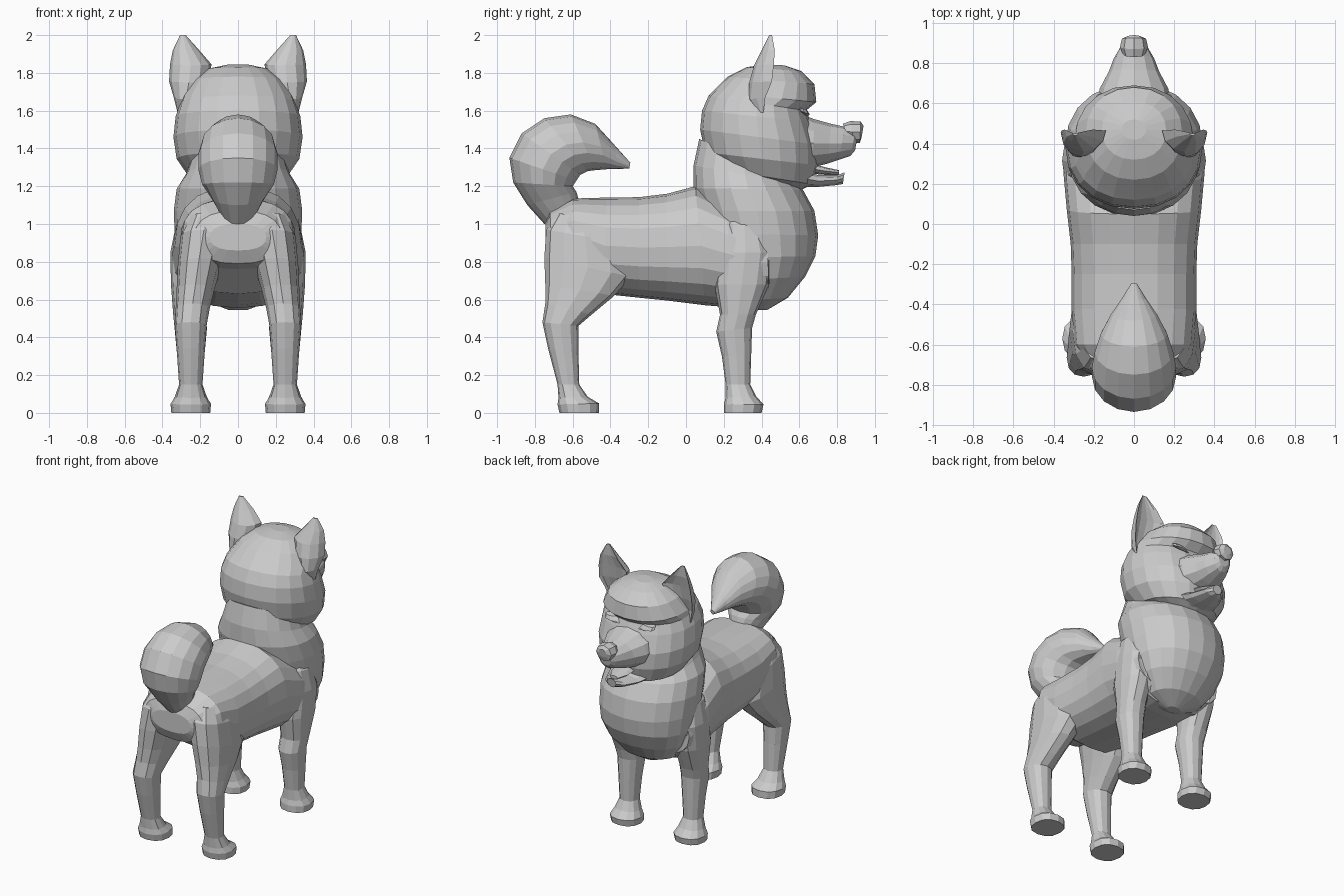
import bpy, bmesh, math
from mathutils import Vector


def loft(name, rings, sides=16, power=2.0, dish=None, side=1):
    """Skin rings given as (yA, zA, yB, zB, x_centre, half_width).
    A and B are opposite ends of each section in the side view."""
    bm = bmesh.new()
    loops = []
    for ya, za, yb, zb, xc, hw in rings:
        mid = Vector((xc, (ya + yb) / 2, (za + zb) / 2))
        half = Vector((0, (yb - ya) / 2, (zb - za) / 2))
        loop = []
        for i in range(sides):
            a = 2 * math.pi * i / sides
            c, s = math.cos(a), math.sin(a)
            c = math.copysign(abs(c) ** (2 / power), c)
            s = math.copysign(abs(s) ** (2 / power), s)
            if dish is not None and s > 0:
                s *= dish
            p = mid + half * s
            loop.append(bm.verts.new(((p.x + hw * c) * side, p.y, p.z)))
        loops.append(loop)
    for l0, l1 in zip(loops, loops[1:]):
        for i in range(sides):
            j = (i + 1) % sides
            bm.faces.new((l0[i], l0[j], l1[j], l1[i]))
    bm.faces.new(loops[0])
    bm.faces.new(loops[-1])
    bmesh.ops.recalc_face_normals(bm, faces=bm.faces)
    mesh = bpy.data.meshes.new(name)
    bm.to_mesh(mesh)
    bm.free()
    ob = bpy.data.objects.new(name, mesh)
    bpy.context.collection.objects.link(ob)
    return ob


def pair(name, rings, **kw):
    for label, s in (("right", 1), ("left", -1)):
        loft(f"{name}_{label}", rings, side=s, **kw)


# Torso, rump to shoulders
loft("torso", [
    (-.745, 1.0, -.745, .86, 0, .15), (-.72, 1.07, -.71, .79, 0, .23),
    (-.6, 1.135, -.6, .76, 0, .295), (-.42, 1.14, -.44, .63, 0, .31),
    (-.25, 1.142, -.25, .61, 0, .31), (-.1, 1.16, -.1, .595, 0, .315),
    (.05, 1.2, .1, .57, 0, .335), (.2, 1.12, .28, .555, 0, .35),
    (.33, 1.05, .38, .56, 0, .35), (.43, .96, .44, .62, 0, .33)],
    sides=20, power=2.4)

# Chest ruff and neck
loft("chest_ruff", [
    (.36, .545, .43, .545, 0, .05), (.25, .59, .54, .61, 0, .19),
    (.2, .7, .63, .72, 0, .275), (.15, .82, .685, .83, 0, .32),
    (.1, .95, .7, .94, 0, .335), (.07, 1.07, .68, 1.07, 0, .34),
    (.04, 1.19, .62, 1.18, 0, .325), (.04, 1.31, .58, 1.22, 0, .275),
    (.07, 1.45, .55, 1.26, 0, .24)], sides=20, power=2.1)

# Head with cheeks and overhanging brow
loft("head", [
    (.34, 1.23, .58, 1.165, 0, .12), (.17, 1.29, .67, 1.21, 0, .26),
    (.1, 1.38, .7, 1.31, 0, .325), (.075, 1.5, .7, 1.42, 0, .342),
    (.085, 1.6, .66, 1.54, 0, .33), (.12, 1.68, .635, 1.6, 0, .305),
    (.14, 1.7, .69, 1.645, 0, .295), (.22, 1.78, .68, 1.74, 0, .24),
    (.32, 1.83, .61, 1.81, 0, .16), (.42, 1.845, .52, 1.84, 0, .06)],
    sides=20, power=2.15)

# Muzzle, nose, jaw and tongue
loft("muzzle", [
    (.55, 1.6, .55, 1.28, 0, .2), (.68, 1.555, .67, 1.3, 0, .17),
    (.77, 1.53, .75, 1.32, 0, .125), (.84, 1.515, .81, 1.34, 0, .1),
    (.9, 1.5, .87, 1.36, 0, .065), (.91, 1.47, .895, 1.39, 0, .04)], sides=12)
loft("nose", [
    (.83, 1.53, .86, 1.45, 0, .055), (.87, 1.545, .89, 1.43, 0, .07),
    (.925, 1.542, .92, 1.43, 0, .06), (.94, 1.52, .93, 1.46, 0, .03)], sides=8)
loft("lower_jaw", [
    (.55, 1.31, .58, 1.19, 0, .17), (.7, 1.26, .7, 1.195, 0, .12),
    (.8, 1.26, .8, 1.205, 0, .075), (.84, 1.275, .83, 1.21, 0, .035)], sides=10)
loft("tongue", [
    (.62, 1.33, .62, 1.27, 0, .08), (.74, 1.3, .74, 1.26, 0, .065),
    (.81, 1.285, .81, 1.26, 0, .03)], sides=8)

# Closed eyelids
pair("eyelid", [
    (.63, 1.575, .645, 1.57, .09, .015), (.60, 1.6, .655, 1.58, .14, .055),
    (.6, 1.615, .64, 1.605, .15, .045)], sides=8)

# Dished upright ears, open to the front
pair("ear", [
    (.38, 1.59, .44, 1.59, .3, .02), (.33, 1.66, .51, 1.68, .275, .065),
    (.335, 1.75, .575, 1.76, .26, .105), (.36, 1.84, .57, 1.85, .25, .11),
    (.4, 1.92, .54, 1.92, .275, .07), (.44, 2.0, .47, 2.0, .292, .015)],
    sides=12, dish=-.35)

# Curled bushy tail (outer edge, inner edge)
loft("tail", [
    (-.75, 1.0, -.56, 1.1, 0, .09), (-.84, 1.1, -.58, 1.17, 0, .14),
    (-.915, 1.22, -.6, 1.2, 0, .19), (-.935, 1.35, -.58, 1.23, 0, .21),
    (-.87, 1.48, -.56, 1.26, 0, .21), (-.75, 1.56, -.52, 1.28, 0, .195),
    (-.61, 1.58, -.48, 1.285, 0, .165), (-.48, 1.53, -.42, 1.29, 0, .115),
    (-.38, 1.42, -.36, 1.29, 0, .06), (-.295, 1.325, -.3, 1.295, 0, .015)])

# Front legs with paws and shoulders
pair("front_leg", [
    (.2, 0, .4, 0, .25, .103), (.2, .045, .41, .045, .25, .107),
    (.21, .08, .37, .09, .25, .085), (.21, .15, .34, .15, .25, .062),
    (.19, .3, .345, .3, .25, .072), (.16, .43, .35, .45, .25, .085),
    (.18, .52, .37, .52, .255, .088), (.15, .68, .44, .68, .26, .095),
    (.17, .85, .46, .85, .255, .103), (.2, 1.0, .42, .98, .24, .09),
    (.25, 1.08, .36, 1.07, .21, .05)], sides=12, power=2.3)

# Hind legs with paws and haunches
pair("hind_leg", [
    (-.67, 0, -.46, 0, .25, .103), (-.68, .045, -.46, .05, .25, .107),
    (-.675, .08, -.52, .085, .25, .085), (-.68, .15, -.565, .15, .25, .062),
    (-.73, .34, -.57, .34, .25, .075), (-.76, .48, -.57, .46, .25, .085),
    (-.745, .58, -.5, .52, .24, .09), (-.745, .68, -.38, .62, .225, .1),
    (-.75, .82, -.29, .72, .205, .115), (-.74, .97, -.33, .9, .18, .125),
    (-.68, 1.06, -.42, 1.0, .16, .1)], sides=12, power=2.3)
